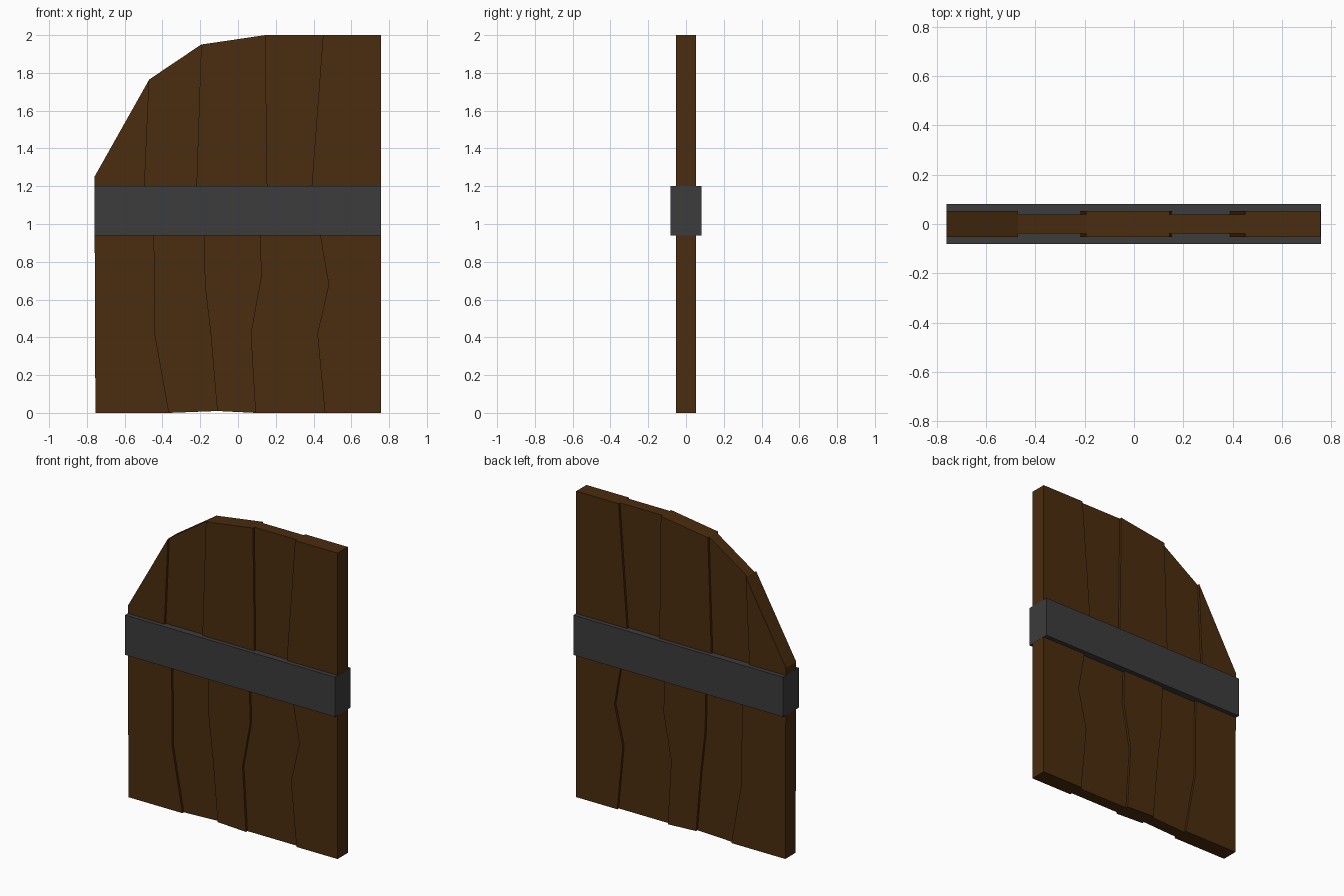
import bpy
import bmesh

cube = bpy.data.objects.get("Cube")
if cube:
    bpy.data.objects.remove(cube, do_unlink=True)


def make_material(name, rgb):
    mat = bpy.data.materials.new(name)
    mat.use_nodes = True
    color = (*rgb, 1.0)
    mat.diffuse_color = color
    mat.node_tree.nodes["Principled BSDF"].inputs["Base Color"].default_value = color
    return mat


def extrude_profile(name, outline, half_depth, mat):
    """Solid made from an x/z outline, extruded evenly along y."""
    bm = bmesh.new()
    face = bm.faces.new([bm.verts.new((x, -half_depth, z)) for x, z in outline])
    result = bmesh.ops.extrude_face_region(bm, geom=[face])
    moved = [v for v in result["geom"] if isinstance(v, bmesh.types.BMVert)]
    bmesh.ops.translate(bm, verts=moved, vec=(0, 2 * half_depth, 0))
    bmesh.ops.recalc_face_normals(bm, faces=bm.faces)
    mesh = bpy.data.meshes.new(name)
    bm.to_mesh(mesh)
    bm.free()
    mesh.materials.append(mat)
    obj = bpy.data.objects.new(name, mesh)
    bpy.context.collection.objects.link(obj)
    return obj


wood = make_material("dark brown wood", (0.069, 0.025, 0.0045))
iron = make_material("dark grey iron", (0.045, 0.045, 0.045))

# Crooked seams between planks, each listed from bottom to top
seams = [
    [(-0.755, 0), (-0.76, 1.25)],
    [(-0.365, 0), (-0.44, 0.42), (-0.44, 0.68), (-0.445, 0.94), (-0.495, 1.2), (-0.47, 1.765)],
    [(-0.11, 0.01), (-0.145, 0.42), (-0.175, 0.68), (-0.18, 0.94), (-0.22, 1.2), (-0.195, 1.95)],
    [(0.095, 0), (0.07, 0.42), (0.125, 0.72), (0.12, 0.94), (0.155, 1.2), (0.145, 2)],
    [(0.46, 0), (0.42, 0.42), (0.48, 0.68), (0.435, 0.94), (0.39, 1.2), (0.45, 2)],
    [(0.757, 0), (0.757, 2)],
]

# Planks alternate between thick and thin
for i, (low, high) in enumerate(zip(seams, seams[1:])):
    extrude_profile(f"plank_{i + 1}", high + low[::-1], 0.038 if i % 2 else 0.053, wood)

# Iron band wrapped around the planks
extrude_profile("iron_band", [(-0.76, 0.94), (0.758, 0.94), (0.758, 1.2), (-0.76, 1.2)], 0.081, iron)
